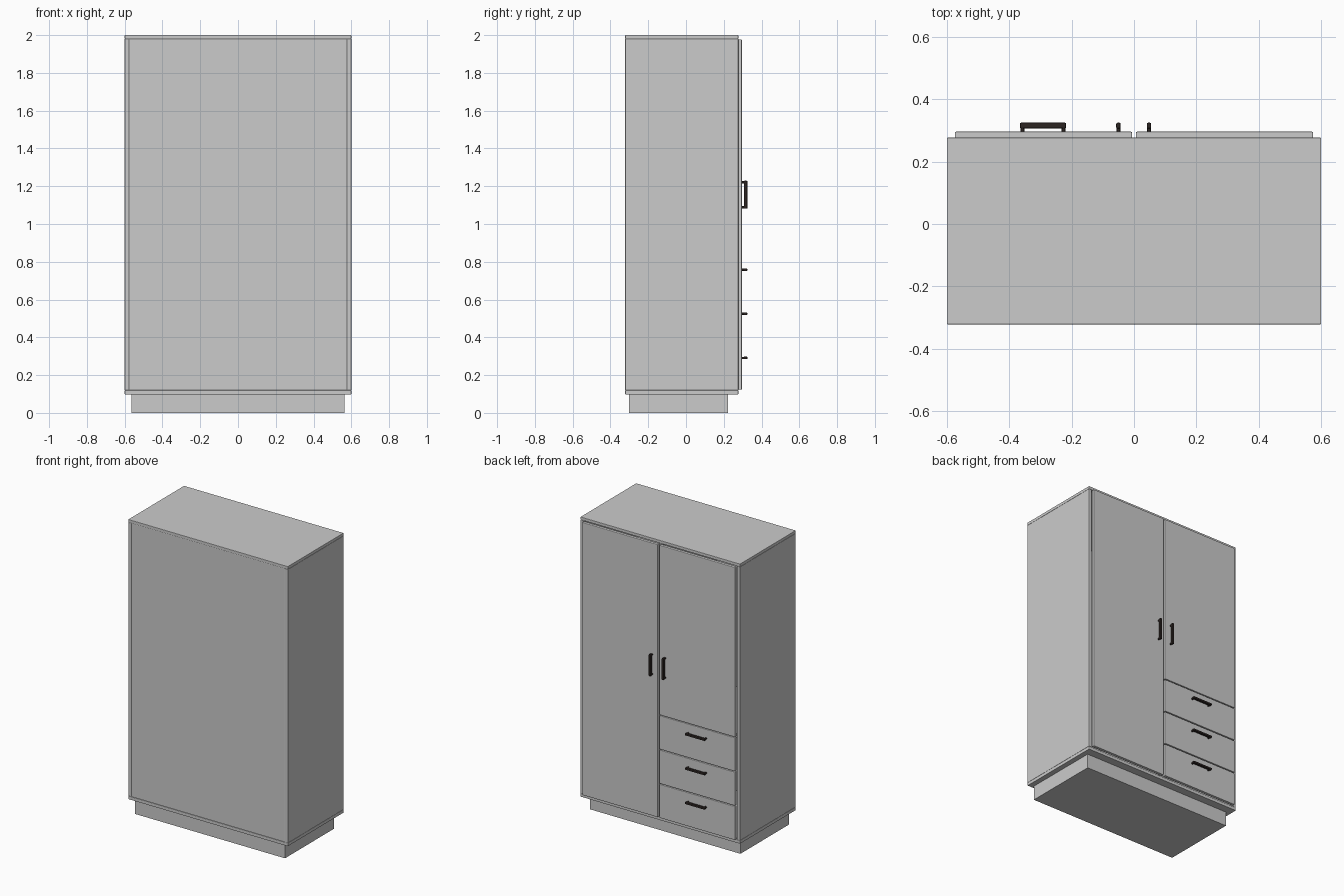
import bpy, bmesh
from mathutils import Vector

if "Cube" in bpy.data.objects:
    bpy.data.objects.remove(bpy.data.objects["Cube"])

dark = bpy.data.materials.new("dark_metal")
dark.diffuse_color = (0.025, 0.018, 0.016, 1)
dark.use_nodes = True
dark.node_tree.nodes["Principled BSDF"].inputs["Base Color"].default_value = dark.diffuse_color


def add_box(bm, lo, hi):
    verts = bmesh.ops.create_cube(bm, size=1)["verts"]
    lo, hi = Vector(lo), Vector(hi)
    for v in verts:
        v.co = Vector([(lo[i] + hi[i]) / 2 + v.co[i] * (hi[i] - lo[i]) for i in range(3)])


def boxes(name, parts, bevel=0.002, mat=None):
    """One object made of axis-aligned boxes with softened edges."""
    bm = bmesh.new()
    for lo, hi in parts:
        add_box(bm, lo, hi)
    me = bpy.data.meshes.new(name)
    bm.to_mesh(me)
    bm.free()
    ob = bpy.data.objects.new(name, me)
    bpy.context.collection.objects.link(ob)
    if mat:
        me.materials.append(mat)
    if bevel:
        mod = ob.modifiers.new("soft_edges", "BEVEL")
        mod.width = bevel
        mod.segments = 2
    return ob


BACK, FRONT, FACE = -0.322, 0.277, 0.296
INNER, LOW, HIGH = 0.577, 0.12, 1.98

# carcass
boxes("plinth", [((-0.565, -0.302, 0), (0.565, 0.222, 0.099))], 0)
boxes("bottom_panel", [((-0.6, BACK, 0.098), (0.6, FRONT, LOW))])
boxes("top_panel", [((-0.6, BACK, HIGH), (0.6, FRONT, 2.0))])
for side, s in (("left", -1), ("right", 1)):
    x0, x1 = sorted((s * INNER, s * 0.6))
    boxes(side + "_side_panel", [((x0, BACK, LOW), (x1, FRONT, HIGH))])
boxes("back_panel", [((-INNER, BACK + 0.002, LOW), (INNER, BACK + 0.014, HIGH))])

# interior
boxes("divider", [((-0.012, BACK + 0.002, LOW), (0.012, 0.27, HIGH))])
boxes("shelf", [((-INNER, BACK + 0.002, 0.809), (-0.012, 0.27, 0.829))])

# doors, set between the side panels
boxes("tall_door", [((0.006, FRONT - 0.003, LOW + 0.003), (0.575, FACE, HIGH - 0.003))], 0.004)
boxes("short_door", [((-0.575, FRONT - 0.003, 0.823), (-0.006, FACE, HIGH - 0.003))], 0.004)


def handle(name, centre, axis):
    """Bar pull with two posts, lying along x or z."""
    def part(a0, a1, y0, y1, w):
        lo, hi = [0, y0, 0], [0, y1, 0]
        other = 2 - axis
        lo[axis], hi[axis] = centre[axis] + a0, centre[axis] + a1
        lo[other], hi[other] = centre[other] - w, centre[other] + w
        return lo, hi
    boxes(name, [part(-0.074, 0.074, 0.306, 0.325, 0.007),
                 part(-0.072, -0.060, FACE - 0.003, 0.312, 0.006),
                 part(0.060, 0.072, FACE - 0.003, 0.312, 0.006)], 0.004, dark)


handle("tall_door_handle", (0.048, 0, 1.155), 2)
handle("short_door_handle", (-0.05, 0, 1.155), 2)

# drawers
for i in range(3):
    z = 0.123 + i * 0.2335
    boxes(f"drawer_front_{i + 1}",
          [((-0.575, FRONT - 0.003, z), (-0.006, FACE, z + 0.2285))], 0.004)
    handle(f"drawer_handle_{i + 1}", (-0.292, 0, z + 0.168), 0)
